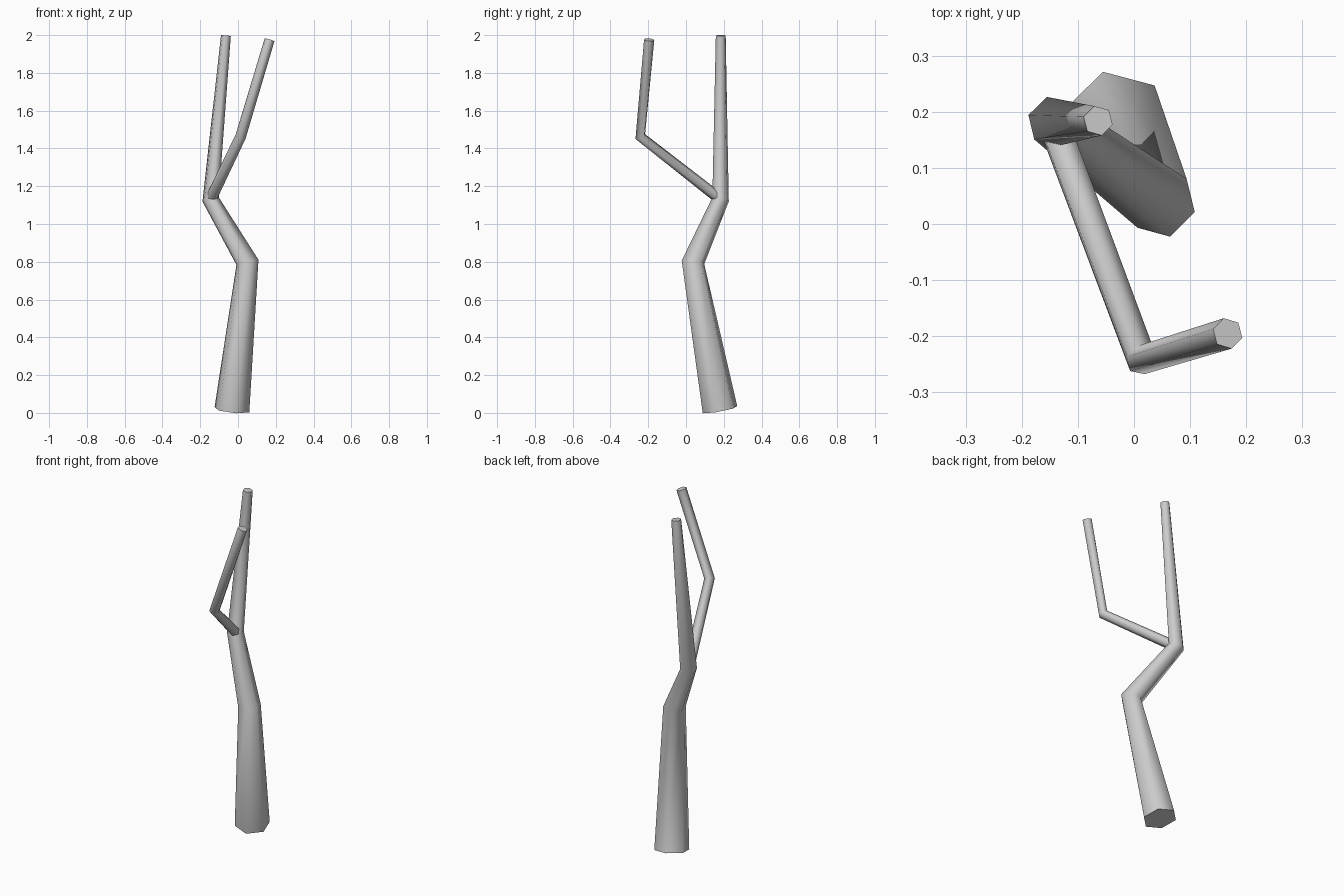
import bpy, bmesh
from math import cos, sin, pi, radians
from mathutils import Vector

if "Cube" in bpy.data.objects:
    bpy.data.objects.remove(bpy.data.objects["Cube"])

SIDES = 6
PHASE = radians(44.5)


def limb(name, path):
    """Tapered six-sided limb through (x, y, z, radius) points, mitred at bends."""
    pts = [Vector(p[:3]) for p in path]
    bm = bmesh.new()
    rings = []
    for i, (p, node) in enumerate(zip(pts, path)):
        d = Vector()
        if i > 0:
            d += (p - pts[i - 1]).normalized()
        if i < len(pts) - 1:
            d += (pts[i + 1] - p).normalized()
        rot = Vector((0, 0, 1)).rotation_difference(d.normalized())
        angles = [PHASE + 2 * pi * k / SIDES for k in range(SIDES)]
        rings.append([bm.verts.new(p + rot @ Vector((cos(a), sin(a), 0)) * node[3])
                      for a in angles])
    for lo, hi in zip(rings, rings[1:]):
        for k in range(SIDES):
            n = (k + 1) % SIDES
            bm.faces.new((lo[k], lo[n], hi[n], hi[k]))
    bm.faces.new(rings[0][::-1])
    bm.faces.new(rings[-1])
    mesh = bpy.data.meshes.new(name)
    bm.to_mesh(mesh)
    bm.free()
    obj = bpy.data.objects.new(name, mesh)
    bpy.context.collection.objects.link(obj)
    # round the sides, keep the cut ends crisp
    bpy.ops.object.select_all(action='DESELECT')
    obj.select_set(True)
    bpy.context.view_layer.objects.active = obj
    bpy.ops.object.shade_smooth_by_angle(angle=radians(75))
    return obj


fork = (-0.145, 0.183, 1.13)

# Main stem: thick foot, two bends, thin top
limb("trunk", [(-0.032, 0.18, 0.017, 0.096),
               (0.05, 0.037, 0.797, 0.062),
               (*fork, 0.046),
               (-0.064, 0.184, 1.998, 0.027)])

# Side branch growing out of the upper bend
limb("branch", [(*fork, 0.03),
                (0.014, -0.242, 1.463, 0.029),
                (0.167, -0.195, 1.975, 0.028)])
